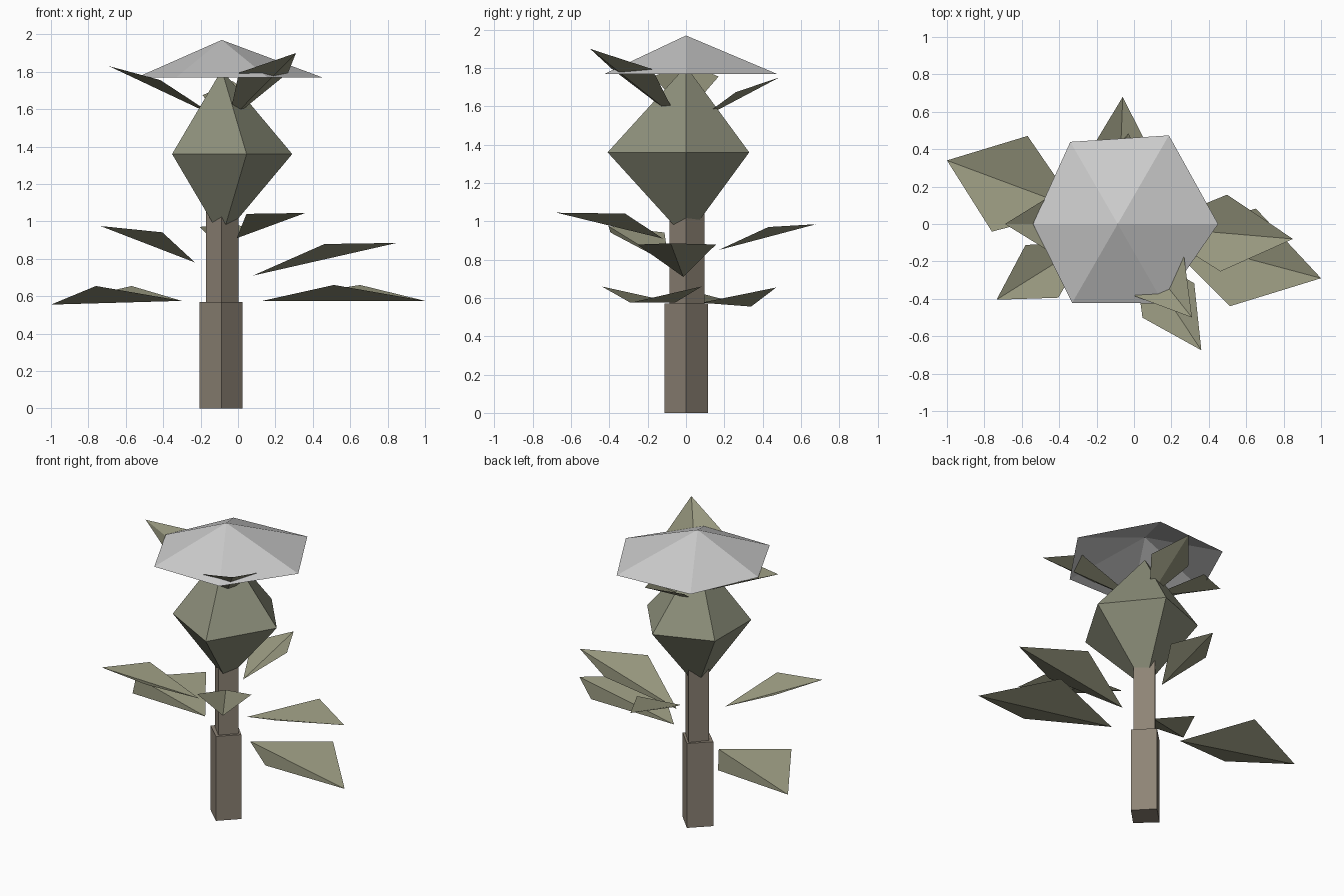
import bpy
from math import cos, sin, tau
from mathutils import Vector

if "Cube" in bpy.data.objects:
    bpy.data.objects.remove(bpy.data.objects["Cube"])

AXIS = -0.087   # x position of the stem axis


def material(name, rgb):
    m = bpy.data.materials.new(name)
    m.diffuse_color = (*rgb, 1)
    m.use_nodes = True
    m.node_tree.nodes["Principled BSDF"].inputs["Base Color"].default_value = m.diffuse_color
    return m


GREEN = material("leaf_green", (0.31, 0.31, 0.21))
BULB = material("bulb_green", (0.27, 0.28, 0.2))
BROWN = material("stem_brown", (0.27, 0.23, 0.18))


def make(name, verts, faces, mat=None):
    me = bpy.data.meshes.new(name)
    me.from_pydata([tuple(v) for v in verts], [], faces)
    ob = bpy.data.objects.new(name, me)
    bpy.context.collection.objects.link(ob)
    if mat:
        me.materials.append(mat)
    return ob


def ring(radii, z):
    n = len(radii)
    return [(AXIS + r * cos(tau * i / n), r * sin(tau * i / n), z)
            for i, r in enumerate(radii)]


def prism(name, radii, z0, z1, mat):
    n = len(radii)
    faces = [(i, (i + 1) % n, n + (i + 1) % n, n + i) for i in range(n)]
    faces += [tuple(reversed(range(n))), tuple(range(n, 2 * n))]
    make(name, ring(radii, z0) + ring(radii, z1), faces, mat)


def pyramid(name, radii, z, top, bottom=None, mat=None):
    n = len(radii)
    verts = ring(radii, z) + [(AXIS, 0, top)]
    faces = [(i, (i + 1) % n, n) for i in range(n)]
    if bottom is not None:
        verts.append((AXIS, 0, bottom))
        faces += [((i + 1) % n, i, n + 1) for i in range(n)]
    make(name, verts, faces, mat)


def leaf(name, tip, base_dist, base_z, half_width, lift):
    """Folded leaf pointing away from the stem axis, sides raised above the crease."""
    tip = Vector(tip)
    out = Vector((tip.x - AXIS, tip.y, 0)).normalized()
    base = Vector((AXIS, 0, base_z)) + out * base_dist
    mid = base.lerp(tip, 0.52) + Vector((0, 0, lift))
    side = Vector((-out.y, out.x, 0)) * half_width
    make(name, [base, mid - side, tip, mid + side], [(0, 1, 2), (0, 2, 3)], GREEN)


# Square stem in two thicknesses
prism("lower_stem", [0.112, 0.115, 0.118, 0.112], 0, 0.57, BROWN)
prism("upper_stem", [0.09, 0.097, 0.085, 0.086], 0.57, 1.14, BROWN)

# Five-sided bulb and open six-sided cap
pyramid("bulb", [0.377, 0.347, 0.325, 0.328, 0.43], 1.36, 1.81, 0.91, BULB)
pyramid("cap", [0.537, 0.547, 0.507, 0.453, 0.487, 0.49], 1.77, 1.97)

# Leaves: tip, base distance, base height, half width, side lift
LEAVES = [
    ((1.0, -0.29, 0.575), 0.225, 0.575, 0.27, 0.085),
    ((-1.0, 0.34, 0.555), 0.228, 0.575, 0.273, 0.09),
    ((0.85, -0.08, 0.885), 0.167, 0.71, 0.206, 0.078),
    ((-0.735, -0.405, 0.975), 0.168, 0.78, 0.166, 0.06),
    ((-0.06, 0.68, 0.985), 0.17, 0.85, 0.135, 0.05),
    ((0.36, -0.675, 1.045), 0.145, 0.91, 0.166, 0.06),
    ((-0.69, 0.0, 1.83), 0.03, 1.56, 0.17, 0.055),
    ((0.31, -0.5, 1.9), 0.057, 1.535, 0.168, 0.07),
    ((-0.03, 0.485, 1.75), 0.05, 1.52, 0.135, 0.035),
]
for i, args in enumerate(LEAVES):
    leaf(f"{'stem' if i < 6 else 'bulb'}_leaf_{i + 1}", *args)
